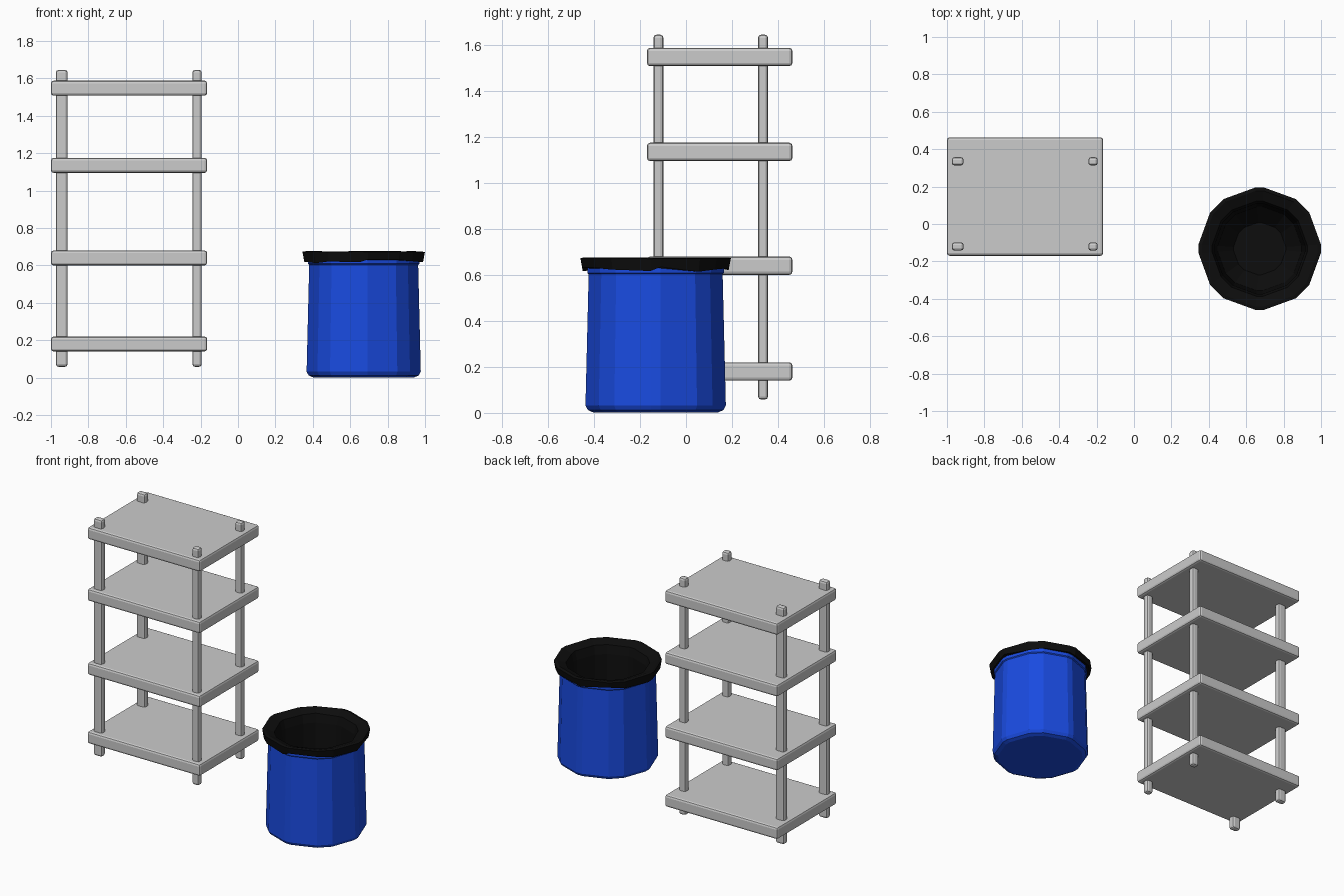
import bpy, bmesh, math, random

if "Cube" in bpy.data.objects:
    bpy.data.objects.remove(bpy.data.objects["Cube"])

random.seed(4)


def material(name, rgb):
    m = bpy.data.materials.new(name)
    m.diffuse_color = (*rgb, 1)
    m.use_nodes = True
    m.node_tree.nodes["Principled BSDF"].inputs["Base Color"].default_value = m.diffuse_color
    return m


def add_mesh(name, bm, mat=None):
    bmesh.ops.recalc_face_normals(bm, faces=bm.faces[:])
    me = bpy.data.meshes.new(name)
    bm.to_mesh(me)
    bm.free()
    ob = bpy.data.objects.new(name, me)
    bpy.context.collection.objects.link(ob)
    if mat:
        me.materials.append(mat)
    return ob


def box(name, x, y, z, bevel):
    bm = bmesh.new()
    bmesh.ops.create_cube(bm, size=1)
    for v in bm.verts:
        for i, (a, b) in enumerate((x, y, z)):
            v.co[i] = (a + b) / 2 + v.co[i] * (b - a)
    ob = add_mesh(name, bm)
    mod = ob.modifiers.new("rounded_edges", 'BEVEL')
    mod.width = bevel
    mod.segments = 2
    return ob


# Shelf boards
for i, z in enumerate((0.14, 0.60, 1.095, 1.508)):
    box(f"shelf_board_{i + 1}", (-1, -0.165), (-0.17, 0.463), (z, z + 0.08), 0.014)

# Corner posts, running through the boards
for side, x in (("left", (-0.974, -0.911)), ("right", (-0.244, -0.194))):
    for end, y in (("front", (-0.142, -0.098)), ("back", (0.313, 0.357))):
        box(f"{end}_{side}_post", x, y, (0.058, 1.645), 0.014)

# Bin: an octagon with clipped corners, stacked as rings
CX, CY = 0.672, -0.132
ANGLES = [math.radians(k * 45 + d) for k in range(8)
          for d in ((-4, 4) if k % 2 == 0 else (-9, 9))]


def rings(name, profile, mat, cap_start=False, cap_end=False):
    # each profile entry is radius, height, random height change
    bm = bmesh.new()
    loops = []
    for r, z, jitter in profile:
        loops.append([bm.verts.new((CX + r * math.cos(a), CY + r * math.sin(a),
                                    z + random.uniform(-jitter, jitter)))
                      for a in ANGLES])
    n = len(ANGLES)
    for lo, hi in zip(loops, loops[1:]):
        for i in range(n):
            j = (i + 1) % n
            bm.faces.new((lo[i], lo[j], hi[j], hi[i]))
    if cap_start:
        bm.faces.new(loops[0])
    if cap_end:
        bm.faces.new(loops[-1])
    return add_mesh(name, bm, mat)


blue = material("bin_blue", (0.01, 0.07, 0.75))
black = material("liner_black", (0.004, 0.004, 0.004))

# Bin body with chamfered foot and a small step below the rim
rings("bin_body", [(0.272, 0.002, 0), (0.295, 0.012, 0), (0.306, 0.032, 0),
                   (0.292, 0.603, 0), (0.298, 0.609, 0), (0.298, 0.65, 0)],
      blue, cap_start=True)

# Liner bag: ragged cuff folded over the rim, then down inside
rings("bin_liner", [(0.300, 0.632, 0.004), (0.318, 0.623, 0.012),
                    (0.328, 0.672, 0.002), (0.310, 0.675, 0.002),
                    (0.255, 0.655, 0.003), (0.242, 0.60, 0),
                    (0.225, 0.15, 0), (0.14, 0.06, 0)],
      black, cap_end=True)
